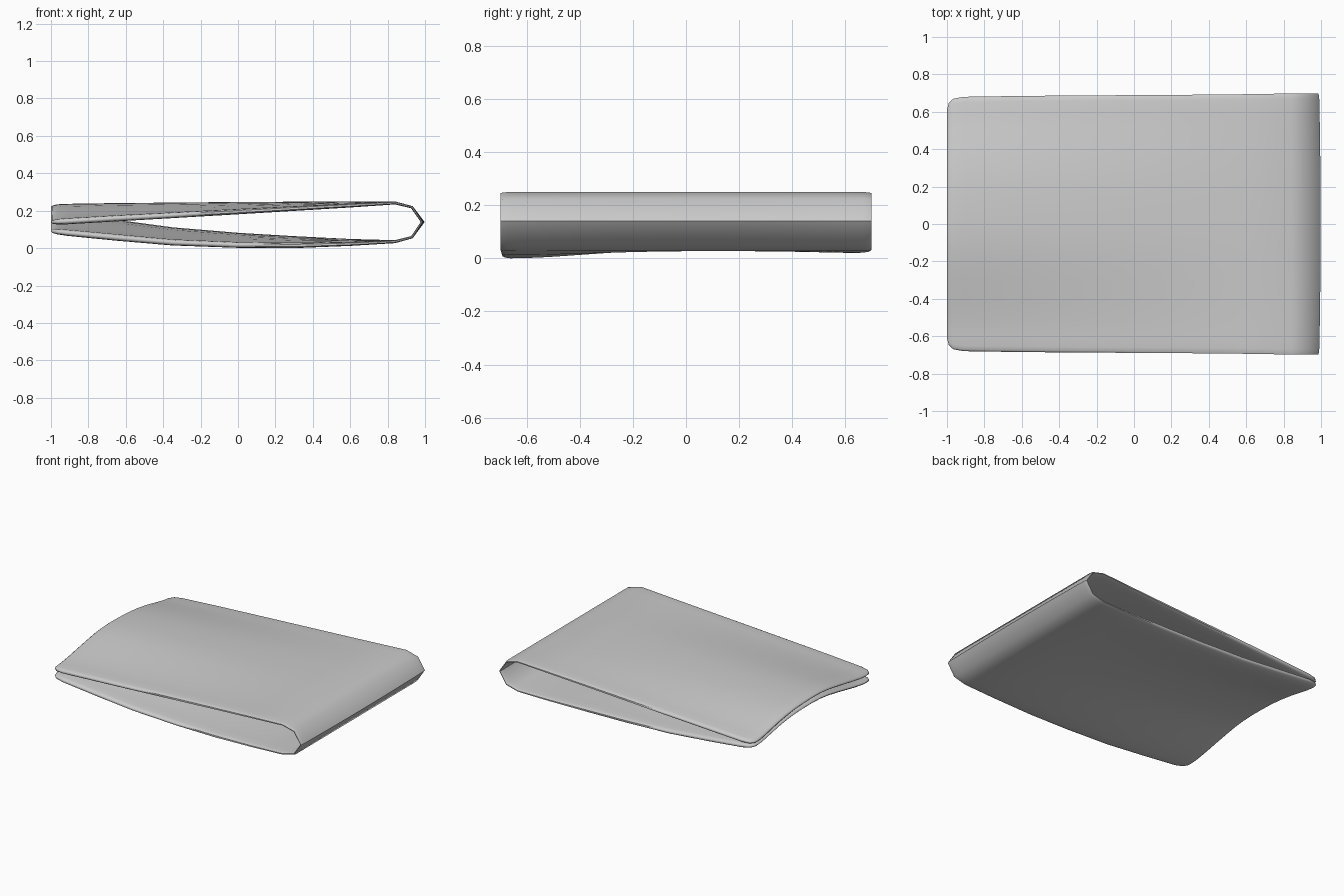
import bpy, bmesh, math
from mathutils import Vector

if "Cube" in bpy.data.objects:
    bpy.data.objects.remove(bpy.data.objects["Cube"])

# Centre line of the folded sheet seen from the front: x, z, half thickness, half width
path = [
    (-1.00, .148, .003, .61), (-.99, .149, .010, .65), (-.965, .151, .015, .672), (-.91, .154, .017, .682),
    (-.65, .169, .017, .686), (-.35, .185, .016, .689), (0, .204, .015, .691), (.3, .220, .013, .693),
    (.6, .236, .011, .696), (.84, .249, .008, .70), (.93, .226, .007, .70), (.983, .147, .007, .70),
    (.93, .066, .007, .70), (.84, .042, .008, .70), (.6, .030, .011, .696), (.3, .022, .015, .693),
    (0, .025, .016, .691), (-.35, .039, .017, .689), (-.65, .066, .018, .686), (-.91, .091, .017, .682),
    (-.965, .097, .015, .672), (-.99, .099, .010, .65), (-1.00, .100, .003, .61)]
SPINE = 11
SIDE = 28


def sag(x, y, lower):
    """Lift of the sheet: wavy towards the open end, lower flap tilted up at the back."""
    f = max(0, (.84 - x) / 1.84)
    a = min(1, max(0, (abs(y - .03) - .12) / .52))
    lift = .074 * f * (.5 + .5 * math.cos(math.pi * a))
    lift += .003 * f * math.cos(y * 14)
    if lower:
        lift += .025 * (y + .7) / 1.4 * min(1, f * 3)
    return lift


# Across the width, samples bunch near the edges for a rounded rim
half = [(0, 1), (.15, 1), (.3, 1), (.45, 1), (.6, 1), (.75, 1), (.88, 1), (.955, .96), (.983, .75), (.997, .4)]
across = [(-u, h) for u, h in reversed(half[1:])] + half

bm = bmesh.new()
rings = []
pts = [Vector((p[0], 0, p[1])) for p in path]
for i, (x, z, t, w) in enumerate(path):
    tan = (pts[min(i + 1, len(pts) - 1)] - pts[max(i - 1, 0)]).normalized()
    if i < 3:
        tan = Vector((1, 0, .05)).normalized()
    elif i > len(path) - 4:
        tan = Vector((-1, 0, .1)).normalized()
    n = Vector((-tan.z, 0, tan.x))
    ring = []
    for sign, row in ((1, across), (-1, list(reversed(across)))):
        for u, h in row:
            y = u * w
            bow = .008 * (1 - u * u) if i == SPINE else 0
            c = Vector((x + bow, y, z + sag(x, y, i > SPINE)))
            ring.append(bm.verts.new(c + n * (sign * t * h)))
    rings.append(ring)

# Skin the rings and close both free ends
for a, b in zip(rings, rings[1:]):
    for k in range(len(a)):
        m = (k + 1) % len(a)
        bm.faces.new((a[k], a[m], b[m], b[k]))
N = len(across)
for r in (rings[0], rings[-1]):
    for k in range(N - 1):
        bm.faces.new((r[k], r[k + 1], r[2 * N - 2 - k], r[2 * N - 1 - k]))
bmesh.ops.recalc_face_normals(bm, faces=bm.faces)

# Rest the sheet on the ground
low = min(v.co.z for v in bm.verts)
for v in bm.verts:
    v.co.z -= low
mesh = bpy.data.meshes.new("folded_sheet")
bm.to_mesh(mesh)
bm.free()
sheet = bpy.data.objects.new("folded_sheet", mesh)
bpy.context.collection.objects.link(sheet)
bpy.context.view_layer.objects.active = sheet
sheet.select_set(True)
bpy.ops.object.shade_smooth_by_angle(angle=math.radians(60))
